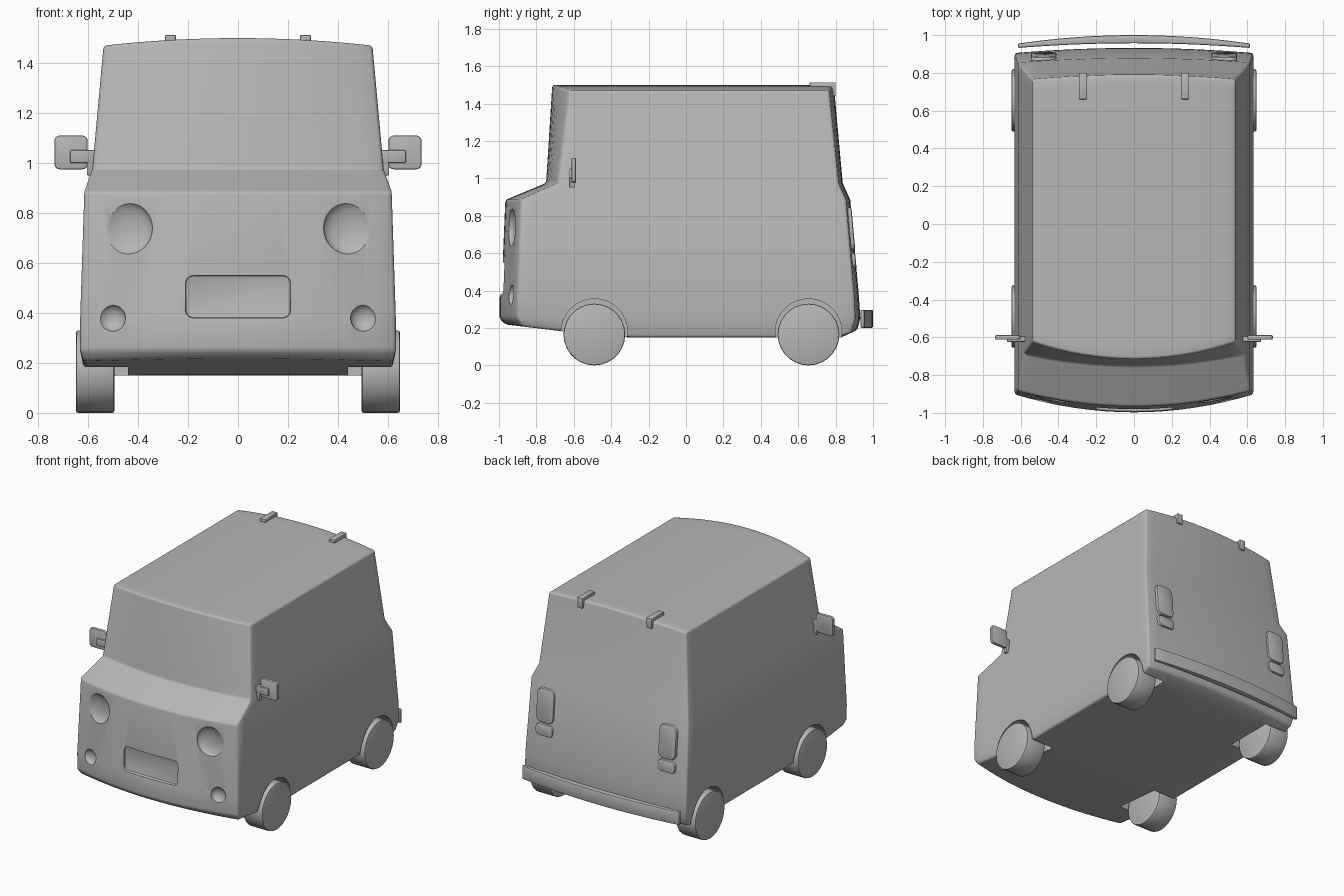
import bpy, bmesh, math
from mathutils import Vector

if "Cube" in bpy.data.objects:
    bpy.data.objects.remove(bpy.data.objects["Cube"])

grey = bpy.data.materials.new("body grey")
grey.diffuse_color = (0.47, 0.47, 0.47, 1)
grey.use_nodes = True
grey.node_tree.nodes["Principled BSDF"].inputs["Base Color"].default_value = grey.diffuse_color


def activate(ob):
    bpy.ops.object.select_all(action='DESELECT')
    ob.select_set(True)
    bpy.context.view_layer.objects.active = ob


def add_object(name, bm, bevel=0, segments=2, limit=30):
    """Turn a bmesh into a bevelled, smooth shaded object."""
    bmesh.ops.recalc_face_normals(bm, faces=bm.faces)
    me = bpy.data.meshes.new(name)
    bm.to_mesh(me)
    bm.free()
    me.materials.append(grey)
    ob = bpy.data.objects.new(name, me)
    bpy.context.collection.objects.link(ob)
    activate(ob)
    if bevel:
        m = ob.modifiers.new("bevel", 'BEVEL')
        m.width, m.segments = bevel, segments
        m.limit_method, m.angle_limit = 'ANGLE', math.radians(limit)
        bpy.ops.object.modifier_apply(modifier=m.name)
    bpy.ops.object.shade_smooth_by_angle(angle=math.radians(35))
    return ob


def box(name, lo, hi, bevel=0.008):
    bm = bmesh.new()
    bmesh.ops.create_cube(bm, size=1)
    lo, hi = Vector(lo), Vector(hi)
    for v in bm.verts:
        v.co = Vector([(lo[i] + hi[i]) / 2 + v.co[i] * (hi[i] - lo[i]) for i in range(3)])
    return add_object(name, bm, bevel)


def prism(name, outline, axis, a, b, bevel=0, segments=2):
    """Extrude a 2D outline along the x or y axis from a to b."""
    bm = bmesh.new()
    rings = []
    for d in (a, b):
        rings.append([bm.verts.new((d, p, q) if axis == 'x' else (p, d, q)) for p, q in outline])
    n = len(outline)
    bm.faces.new(rings[0])
    bm.faces.new(rings[1])
    for i in range(n):
        j = (i + 1) % n
        bm.faces.new((rings[0][i], rings[0][j], rings[1][j], rings[1][i]))
    return add_object(name, bm, bevel, segments)


def rounded(x0, x1, z0, z1, r, n=5):
    """Rounded rectangle outline."""
    pts = []
    corners = ((x1 - r, z1 - r), (x0 + r, z1 - r), (x0 + r, z0 + r), (x1 - r, z0 + r))
    for k, (cx, cz) in enumerate(corners):
        for i in range(n + 1):
            t = math.pi / 2 * (k + i / n)
            pts.append((cx + r * math.cos(t), cz + r * math.sin(t)))
    return pts


def circle(cy, cz, r, n):
    return [(cy + r * math.cos(math.tau * i / n), cz + r * math.sin(math.tau * i / n)) for i in range(n)]


def mirrored(x0, x1, s):
    return (x0, x1) if s > 0 else (-x1, -x0)


# Body: stacked levels (height, half width, front middle, front corner, rear middle, rear corner)
LEVELS = [(None, 0.618, -0.965, -0.875, 0.915, 0.885),
          (0.25, 0.632, -0.997, -0.902, 0.932, 0.905),
          (0.36, 0.632, -0.997, -0.902, 0.925, 0.90),
          (0.40, 0.631, -0.986, -0.900, 0.922, 0.897),
          (0.885, 0.615, -0.966, -0.885, 0.878, 0.855),
          (0.975, 0.583, -0.748, -0.685, 0.838, 0.815),
          (1.47, 0.538, -0.715, -0.625, 0.79, 0.765)]
FLOOR = [(-0.99, 0.222), (-0.66, 0.182), (-0.31, 0.15), (0.83, 0.15), (0.94, 0.20)]
NU, NV = 16, 24


def floor_z(y):
    for (y0, z0), (y1, z1) in zip(FLOOR, FLOOR[1:]):
        if y <= y1:
            return z0 + (z1 - z0) * max(0, (y - y0) / (y1 - y0))
    return FLOOR[-1][1]


def body_point(level, i, j):
    z, w, yf, yfc, yr, yrc = LEVELS[level]
    u = 2 * i / NU - 1
    v = j / NV
    front = yf + (yfc - yf) * u * u
    rear = yr + (yrc - yr) * u * u
    y = front + (rear - front) * v
    if level == 0:
        z = floor_z(y)
    elif level == len(LEVELS) - 1:
        z += 0.03 * (1 - u * u)
    return (u * w, y, z)


bm = bmesh.new()
rim = ([(i, 0) for i in range(NU)] + [(NU, j) for j in range(NV)] +
       [(i, NV) for i in range(NU, 0, -1)] + [(0, j) for j in range(NV, 0, -1)])
top = len(LEVELS) - 1
grid = {}
for lv in range(top + 1):
    keys = [(i, j) for i in range(NU + 1) for j in range(NV + 1)] if lv in (0, top) else rim
    for k in keys:
        grid[lv, k] = bm.verts.new(body_point(lv, *k))
for lv in range(top):
    for k, a in enumerate(rim):
        b = rim[(k + 1) % len(rim)]
        bm.faces.new((grid[lv, a], grid[lv, b], grid[lv + 1, b], grid[lv + 1, a]))
for lv in (0, top):
    for i in range(NU):
        for j in range(NV):
            bm.faces.new([grid[lv, c] for c in ((i, j), (i + 1, j), (i + 1, j + 1), (i, j + 1))])
body = add_object("body", bm, 0.014, 3, 28)

# Cutters: wheel arches, lamp hollows, plate recess
cutters = []
AXLES = (-0.49, 0.655)
for s in (1, -1):
    for y in AXLES:
        cutters.append(prism("arch_cutter", circle(y, 0.178, 0.178, 32), 'x',
                             *mirrored(0.44, 0.8, s)))
    for x, y, z, r, d in ((0.45, -0.945, 0.74, 0.108, 0.045), (0.505, -0.945, 0.38, 0.055, 0.04)):
        bm = bmesh.new()
        bmesh.ops.create_uvsphere(bm, u_segments=32, v_segments=16, radius=1)
        for v in bm.verts:
            v.co = (s * x + v.co.x * r, y + v.co.y * d, z + v.co.z * r)
        cutters.append(add_object("lamp_cutter", bm))
cutters.append(prism("plate_cutter", rounded(-0.21, 0.21, 0.38, 0.55, 0.03), 'y', -1.1, -0.962, 0.008))
for c in cutters:
    c.hide_render = True
    activate(body)
    m = body.modifiers.new("cut", 'BOOLEAN')
    m.operation, m.object, m.solver = 'DIFFERENCE', c, 'EXACT'
    bpy.ops.object.modifier_apply(modifier=m.name)
for c in cutters:
    bpy.data.objects.remove(c)
activate(body)
bpy.ops.object.shade_smooth_by_angle(angle=math.radians(35))

# Rear bumper: bowed bar
bm = bmesh.new()
prev = None
for i in range(17):
    u = i / 8 - 1
    yo, yi = 1.0 - 0.045 * u * u, 0.957 - 0.025 * u * u
    ring = [bm.verts.new((0.615 * u, y, z)) for y, z in ((yi, 0.2), (yo, 0.2), (yo, 0.297), (yi, 0.297))]
    if prev:
        for k in range(4):
            bm.faces.new((prev[k], prev[(k + 1) % 4], ring[(k + 1) % 4], ring[k]))
    if i in (0, 16):
        bm.faces.new(ring)
    prev = ring
add_object("rear_bumper", bm, 0.008)

for s, side in ((1, "right"), (-1, "left")):
    # Wheels
    for y, end in zip(AXLES, ("front", "rear")):
        prism(f"{end}_{side}_wheel", circle(y, 0.165, 0.165, 28), 'x', *mirrored(0.495, 0.648, s), 0.008)

    # Tail lamps, tilted with the rear panel
    lx = mirrored(0.41, 0.545, s)
    for name, z0, z1, r, y in (("tail_lamp", 0.612, 0.845, 0.04, 0.89), ("reverse_lamp", 0.52, 0.602, 0.03, 0.903)):
        ob = prism(f"{side}_{name}", rounded(*lx, z0, z1, r), 'y', 0.84, y + 0.005, 0.01)
        mid = (z0 + z1) / 2
        for v in ob.data.vertices:
            v.co.y -= 0.09 * (v.co.z - mid)

    # Roof clips, bent over the rear edge
    clip = [(0.66, 1.485), (0.66, 1.513), (0.80, 1.513), (0.80, 1.44), (0.77, 1.44), (0.77, 1.485)]
    prism(f"{side}_roof_clip", clip, 'x', *mirrored(0.248, 0.292, s), 0.006)

    # Door mirrors with bracket
    prism(f"{side}_mirror", rounded(*mirrored(0.602, 0.735, s), 0.975, 1.11, 0.022), 'y', -0.612, -0.588, 0.006)
    x0, x1 = mirrored(0.575, 0.672, s)
    box(f"{side}_mirror_arm", (x0, -0.624, 1.0), (x1, -0.594, 1.052), 0.005)
    x0, x1 = mirrored(0.578, 0.605, s)
    box(f"{side}_mirror_foot", (x0, -0.622, 0.95), (x1, -0.596, 1.045), 0.005)
